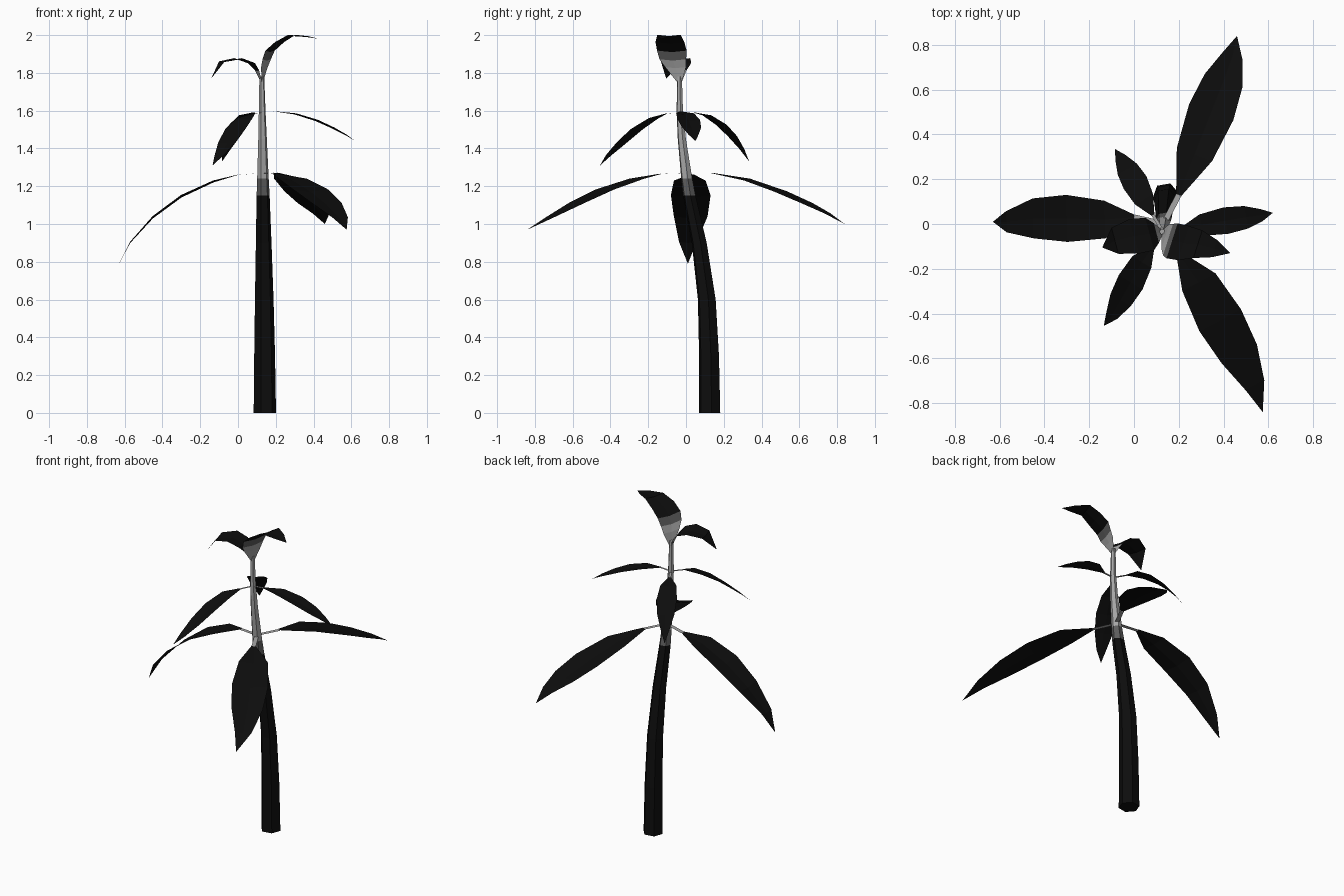
import bpy
import bmesh
from math import cos, sin, tau, radians
from mathutils import Vector

cube = bpy.data.objects.get("Cube")
if cube:
    bpy.data.objects.remove(cube, do_unlink=True)


def material(name, value):
    mat = bpy.data.materials.new(name)
    mat.use_nodes = True
    color = (value, value, value, 1)
    mat.diffuse_color = color
    bsdf = next(n for n in mat.node_tree.nodes if n.type == 'BSDF_PRINCIPLED')
    bsdf.inputs["Base Color"].default_value = color
    bsdf.inputs["Roughness"].default_value = 0.9
    return mat


DARK, MID, PALE = 0, 1, 2
MATERIALS = [material("near black", 0.004),
             material("dark grey", 0.11),
             material("pale grey", 0.38)]


def finish(name, bm):
    mesh = bpy.data.meshes.new(name)
    bm.to_mesh(mesh)
    bm.free()
    for mat in MATERIALS:
        mesh.materials.append(mat)
    obj = bpy.data.objects.new(name, mesh)
    bpy.context.collection.objects.link(obj)
    return obj


# Six-sided tapering trunk: each ring is x, y, z, radius
def build_trunk(rings, sides=6):
    bm = bmesh.new()
    loops = []
    for x, y, z, r in rings:
        angles = [radians(10) + tau * i / sides for i in range(sides)]
        loops.append([bm.verts.new((x + r * cos(a), y + r * sin(a), z)) for a in angles])
    for low, high in zip(loops, loops[1:]):
        for i in range(sides):
            j = (i + 1) % sides
            face = bm.faces.new((low[i], low[j], high[j], high[i]))
            height = face.calc_center_median().z
            face.material_index = DARK if height < 1.15 else MID if height < 1.24 else PALE
    bm.faces.new(loops[0][::-1])
    bm.faces.new(loops[-1]).material_index = PALE
    finish("trunk", bm)


# Thin folded blade along a midrib; colors gives the first segments' colours
def build_blade(name, midrib, widths, fold=0.12, colors=()):
    points = [Vector(p) for p in midrib]
    along = points[-1] - points[0]
    side = Vector((-along.y, along.x, 0)).normalized()
    bm = bmesh.new()
    rows = []
    for p, w in zip(points, widths):
        lift = Vector((0, 0, w * fold))
        rows.append([bm.verts.new(p + side * w + lift), bm.verts.new(p),
                     bm.verts.new(p - side * w + lift)])
    for i, (a, b) in enumerate(zip(rows, rows[1:])):
        for k in range(2):
            face = bm.faces.new((a[k + 1], b[k + 1], b[k], a[k]))
            face.material_index = colors[i] if i < len(colors) else DARK
    bmesh.ops.remove_doubles(bm, verts=bm.verts, dist=0.0005)
    finish(name, bm)


PROFILE = (0.12, 0.8, 1, 0.85, 0.45, 0)


# Leaf blade with a flat ribbon stalk back to the trunk
def build_leaf(name, node, half_width, midrib):
    build_blade(name, midrib, [half_width * f for f in PROFILE])
    stalk = half_width * PROFILE[0]
    build_blade(name + "_stalk", (node, midrib[0]), (stalk, stalk), 0, (PALE,))


build_trunk([
    (0.142, 0.125, 0, 0.06), (0.141, 0.122, 0.3, 0.056), (0.139, 0.11, 0.6, 0.05),
    (0.136, 0.07, 0.9, 0.042), (0.133, 0.018, 1.15, 0.035), (0.132, 0.004, 1.24, 0.031),
    (0.13, -0.022, 1.45, 0.023), (0.128, -0.033, 1.6, 0.018), (0.126, -0.034, 1.78, 0.013)])

# Lower whorl of large leaves
low_node = (0.132, 0.0, 1.27)
build_leaf("lower_right_leaf", low_node, 0.105, [
    (0, 0.03, 1.26), (-0.13, 0.02, 1.22), (-0.3, 0.025, 1.14),
    (-0.45, 0.025, 1.03), (-0.57, 0.01, 0.9), (-0.63, 0.01, 0.79)])
build_leaf("lower_back_leaf", low_node, 0.105, [
    (0.2, 0.13, 1.27), (0.27, 0.31, 1.23), (0.345, 0.5, 1.16),
    (0.4, 0.64, 1.1), (0.44, 0.75, 1.05), (0.46, 0.84, 1.0)])
build_leaf("lower_front_leaf", low_node, 0.105, [
    (0.2, -0.13, 1.265), (0.29, -0.26, 1.23), (0.385, -0.43, 1.17),
    (0.47, -0.58, 1.1), (0.54, -0.72, 1.03), (0.575, -0.84, 0.97)])

# Middle whorl of smaller leaves
mid_node = (0.128, -0.033, 1.59)
build_leaf("middle_left_leaf", mid_node, 0.06, [
    (0.2, -0.03, 1.595), (0.3, -0.005, 1.58), (0.41, 0.015, 1.545),
    (0.5, 0.03, 1.505), (0.57, 0.04, 1.47), (0.62, 0.05, 1.44)])
build_leaf("middle_back_leaf", mid_node, 0.058, [
    (0.085, 0.04, 1.59), (0.045, 0.11, 1.57), (0.005, 0.185, 1.52),
    (-0.03, 0.245, 1.46), (-0.06, 0.295, 1.395), (-0.085, 0.335, 1.33)])
build_leaf("middle_front_leaf", mid_node, 0.062, [
    (0.085, -0.1, 1.585), (0.035, -0.17, 1.555), (-0.015, -0.26, 1.495),
    (-0.06, -0.34, 1.425), (-0.1, -0.41, 1.36), (-0.135, -0.455, 1.31)])

# Pair of young leaves sprouting from the tip
build_blade("top_left_leaf", [
    (0.128, -0.035, 1.75), (0.14, -0.055, 1.825), (0.152, -0.07, 1.865),
    (0.17, -0.075, 1.91), (0.22, -0.085, 1.955), (0.285, -0.09, 1.995),
    (0.36, -0.11, 1.99), (0.43, -0.13, 1.98)],
    (0.013, 0.058, 0.074, 0.082, 0.08, 0.065, 0.04, 0), 0.1, (PALE, PALE, MID))
build_blade("top_right_leaf", [
    (0.124, -0.035, 1.75), (0.1, -0.04, 1.81), (0.07, -0.045, 1.845),
    (0, -0.055, 1.87), (-0.085, -0.075, 1.855), (-0.142, -0.105, 1.77)],
    (0.013, 0.045, 0.075, 0.08, 0.06, 0), 0.1, (PALE,))
